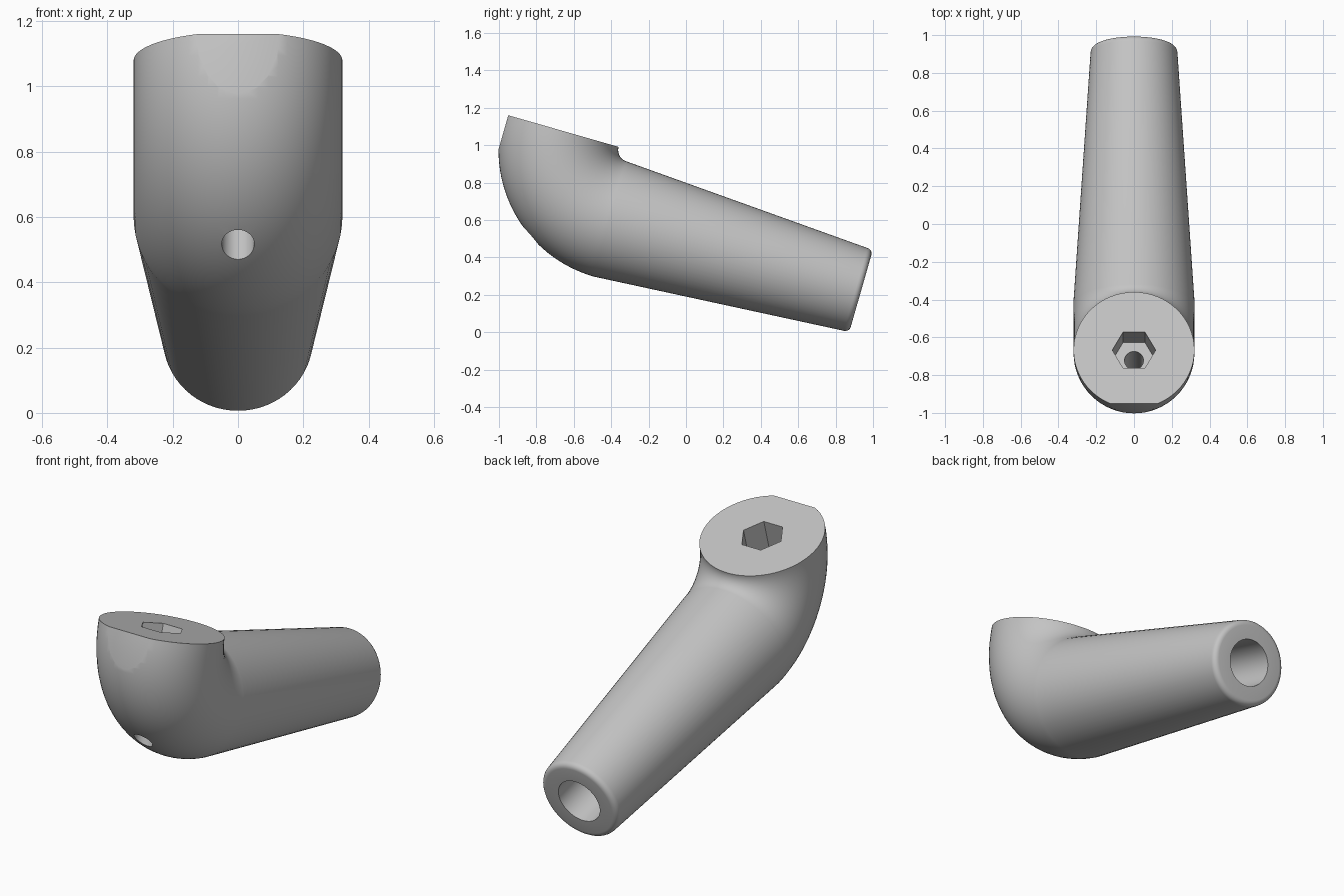
import bpy, bmesh, math
from mathutils import Matrix, Vector

if "Cube" in bpy.data.objects:
    bpy.data.objects.remove(bpy.data.objects["Cube"])

SEG = 64
TUBE_R, END_R, TUBE_LEN = 0.32, 0.23, 1.395   # tapered arm
BEND = 0.383                                  # bend radius of the elbow
BORE_R, BORE_DEPTH = 0.125, 0.8
FILLET = 0.03

grey = bpy.data.materials.new("grey")
grey.diffuse_color = (0.55, 0.55, 0.55, 1)
grey.use_nodes = True
grey.node_tree.nodes["Principled BSDF"].inputs["Base Color"].default_value = grey.diffuse_color


def new_object(name, bm):
    bmesh.ops.recalc_face_normals(bm, faces=bm.faces[:])
    mesh = bpy.data.meshes.new(name)
    bm.to_mesh(mesh)
    bm.free()
    ob = bpy.data.objects.new(name, mesh)
    ob.data.materials.append(grey)
    bpy.context.collection.objects.link(ob)
    return ob


def ring(bm, centre, up, radius, count=SEG):
    """Circle of vertices spanned by the x axis and the up vector."""
    verts = []
    for i in range(count):
        a = 2 * math.pi * i / count
        verts.append(bm.verts.new(centre + Vector((math.cos(a) * radius, 0, 0))
                                  + up * (math.sin(a) * radius)))
    return verts


def loft(bm, rings):
    """Skin a row of rings and close both ends."""
    n = len(rings[0])
    for a, b in zip(rings, rings[1:]):
        for i in range(n):
            j = (i + 1) % n
            bm.faces.new((a[i], a[j], b[j], b[i]))
    bm.faces.new(rings[0])
    bm.faces.new(rings[-1])


def prism(name, sides, radius, z0, z1):
    """Upright prism through the centre of the head, with corners on x."""
    bm = bmesh.new()
    loft(bm, [ring(bm, Vector((0, -BEND, z)), Vector((0, 1, 0)), radius, sides)
              for z in (z0, z1)])
    ob = new_object(name, bm)
    ob.hide_render = True
    return ob


# Body: elbow, tapered arm, rounded rim and bore lofted as one skin
bm = bmesh.new()
rings = []
STEPS = 32
for i in range(STEPS):
    a = math.pi / 2 * (1 - i / STEPS)
    out = Vector((0, -math.sin(a), -math.cos(a)))
    rings.append(ring(bm, Vector((0, 0, BEND)) + out * BEND, -out, TUBE_R))

profile = [(0, TUBE_R)]
for i in range(6):
    a = math.pi / 2 * i / 5
    profile.append((TUBE_LEN - FILLET * (1 - math.sin(a)),
                    END_R - FILLET * (1 - math.cos(a))))
profile += [(TUBE_LEN, BORE_R), (TUBE_LEN - BORE_DEPTH, BORE_R)]
for y, r in profile:
    rings.append(ring(bm, Vector((0, y, 0)), Vector((0, 0, 1)), r))
loft(bm, rings)

# Flat cut on the front of the head
bmesh.ops.bisect_plane(bm, geom=bm.verts[:] + bm.edges[:] + bm.faces[:],
                       plane_co=(0, -0.677, 0), plane_no=(0, -1, 0),
                       clear_outer=True)
bmesh.ops.holes_fill(bm, edges=[e for e in bm.edges if e.is_boundary], sides=0)
body = new_object("elbow_arm", bm)

# Hexagonal pocket in the head and a screw hole through its floor
cutters = [prism("hex_pocket_cutter", 6, 0.115, BEND - 0.2, BEND + 0.2),
           prism("screw_hole_cutter", 32, 0.05, -0.6, BEND - 0.1)]
bpy.context.view_layer.objects.active = body
body.select_set(True)
for c in cutters:
    mod = body.modifiers.new(c.name, 'BOOLEAN')
    mod.operation = 'DIFFERENCE'
    mod.solver = 'EXACT'
    mod.object = c
    bpy.ops.object.modifier_apply(modifier=mod.name)
for c in cutters:
    bpy.data.objects.remove(c)

# Tilt the finished part into place
body.data.transform(Matrix.Translation((0, -0.405, 0.605))
                    @ Matrix.Rotation(math.radians(-16), 4, 'X'))
bpy.ops.object.shade_smooth_by_angle(angle=math.radians(30))
